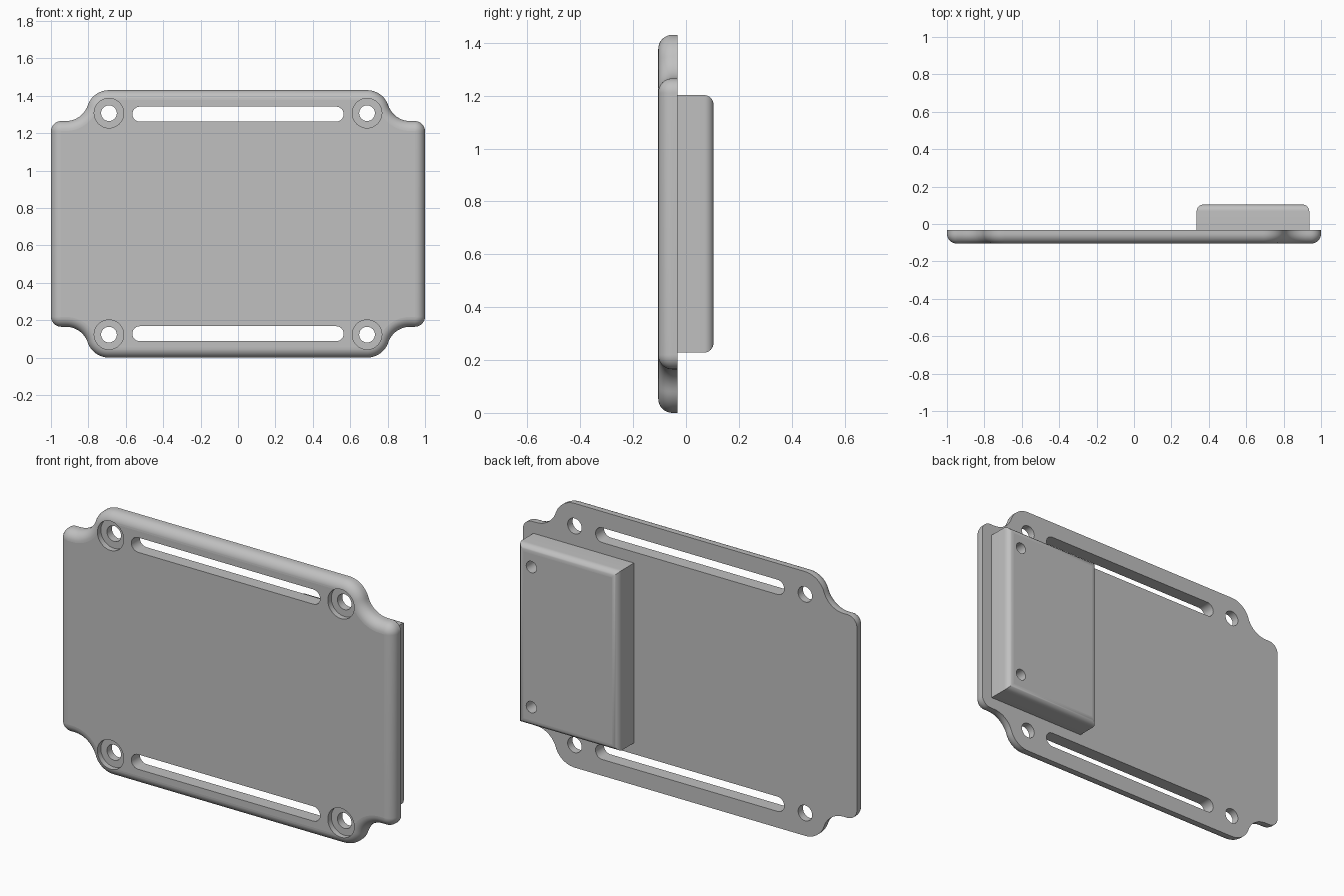
import bpy
import bmesh
from math import atan2, cos, sin, pi, radians

default = bpy.data.objects.get("Cube")
if default:
    bpy.data.objects.remove(default, do_unlink=True)

MID = 0.715                                  # height of the plate's middle
FRONT, JOINT, BACK = -0.105, -0.033, 0.104   # depths along y

grey = bpy.data.materials.new("plain grey")
grey.use_nodes = True
colour = (0.53, 0.53, 0.53, 1)
grey.diffuse_color = colour
grey.node_tree.nodes["Principled BSDF"].inputs["Base Color"].default_value = colour


def arc(cx, cz, r, start, end, steps=12):
    return [(cx + r * cos(start + (end - start) * i / steps),
             cz + r * sin(start + (end - start) * i / steps)) for i in range(steps + 1)]


def loft(name, rings):
    """Join (y, outline) rings into a closed solid."""
    bm = bmesh.new()
    loops = [[bm.verts.new((x, y, z)) for x, z in outline] for y, outline in rings]
    n = len(loops[0])
    for a, b in zip(loops, loops[1:]):
        for i in range(n):
            j = (i + 1) % n
            bm.faces.new((a[i], a[j], b[j], b[i]))
    bm.faces.new(loops[0])
    bm.faces.new(loops[-1][::-1])
    bmesh.ops.recalc_face_normals(bm, faces=bm.faces)
    mesh = bpy.data.meshes.new(name)
    bm.to_mesh(mesh)
    bm.free()
    mesh.materials.append(grey)
    obj = bpy.data.objects.new(name, mesh)
    bpy.context.collection.objects.link(obj)
    return obj


def rounded_rings(outline, base, end, radius, steps=8):
    """Straight wall from base, then a quarter-round edge onto the end face."""
    way = 1 if end > base else -1
    rings = [(base, outline(0))]
    for i in range(steps + 1):
        t = pi / 2 * i / steps
        rings.append((end - way * radius * (1 - sin(t)), outline(radius * (1 - cos(t)))))
    return rings


def cut(target, outline, y0, y1):
    cutter = loft("cutter", [(y0, outline), (y1, outline)])
    cutter.hide_render = True
    mod = target.modifiers.new("cut", "BOOLEAN")
    mod.operation = "DIFFERENCE"
    mod.solver = "EXACT"
    mod.object = cutter
    bpy.context.view_layer.objects.active = target
    bpy.ops.object.modifier_apply(modifier=mod.name)
    bpy.data.objects.remove(cutter, do_unlink=True)


def finish(obj):
    """Smooth the rounded parts, keep the broad faces flat."""
    bpy.ops.object.select_all(action="DESELECT")
    obj.select_set(True)
    bpy.context.view_layer.objects.active = obj
    bpy.ops.object.shade_smooth_by_angle(angle=radians(30))
    for face in obj.data.polygons:
        if abs(face.normal.y) > 0.9995:
            face.use_smooth = False


def circle(x, z, r):
    return arc(x, z, r, 0, 2 * pi, 40)[:-1]


def plate_outline(inset):
    """Small side corner, concave neck and large shoulder, mirrored four ways."""
    ledge, neck = 0.55, 0.123
    meet = atan2(0.078, 0.23)
    q = arc(0.945, ledge - 0.055, 0.055 - inset, 0, pi / 2)
    q += arc(0.92, ledge + neck, neck + inset, 1.5 * pi, pi + meet)
    q += arc(0.69, 0.595, 0.12 - inset, meet, pi / 2)[1:]
    half = q + [(-x, z) for x, z in reversed(q)]
    return [(x, MID + z) for x, z in half + [(-x, -z) for x, z in half]]


def block_outline(inset):
    x0, x1, h = 0.335 + inset, 0.937 - inset, 0.487 - inset
    return [(x0, MID - h), (x1, MID - h), (x1, MID + h), (x0, MID + h)]


# Plate with rounded front edge
plate = loft("plate", rounded_rings(plate_outline, JOINT, FRONT, 0.053))
for side in (1, -1):
    # Long strap slots
    z = MID + side * 0.587
    slot = arc(0.525, z, 0.04, -pi / 2, pi / 2) + arc(-0.525, z, 0.04, pi / 2, 1.5 * pi)
    cut(plate, slot, -0.2, 0.1)
    # Counterbored screw holes
    for x in (0.69, -0.69):
        cut(plate, circle(x, MID + side * 0.592, 0.079), -0.2, FRONT + 0.03)
        cut(plate, circle(x, MID + side * 0.592, 0.042), -0.2, 0.1)
finish(plate)

# Raised block on the back with two blind screw holes
block = loft("back_block", rounded_rings(block_outline, JOINT, BACK, 0.036))
for side in (1, -1):
    cut(block, circle(0.853, MID + side * 0.379, 0.031), BACK - 0.1, 0.2)
finish(block)
